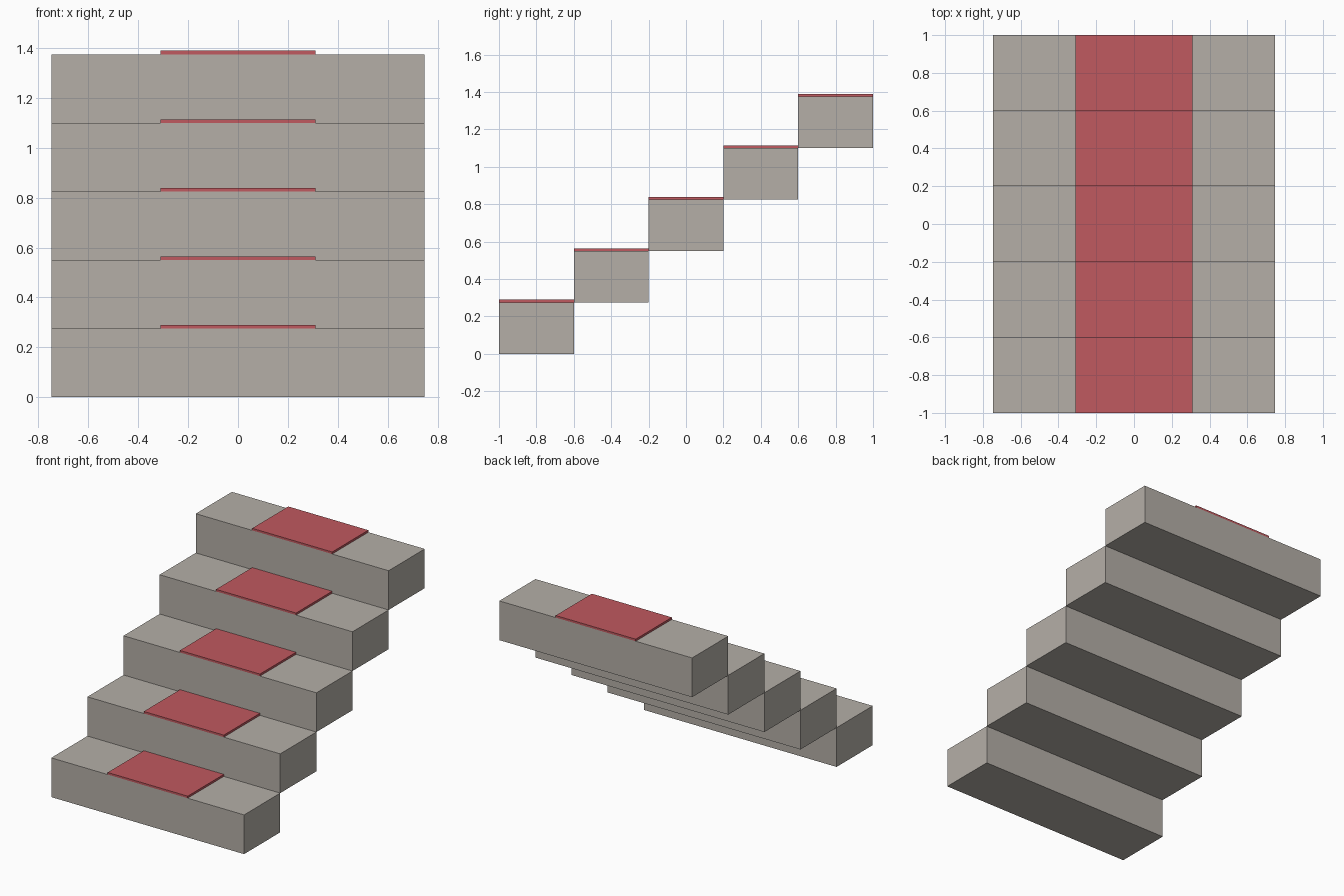
import bpy

cube = bpy.data.objects.get("Cube")
if cube:
    bpy.data.objects.remove(cube, do_unlink=True)


def make_material(name, rgb):
    mat = bpy.data.materials.new(name)
    mat.use_nodes = True
    color = (*rgb, 1)
    mat.diffuse_color = color
    mat.node_tree.nodes["Principled BSDF"].inputs["Base Color"].default_value = color
    return mat


def box(name, center, size, mat):
    bpy.ops.mesh.primitive_cube_add(size=1, location=center)
    ob = bpy.context.object
    ob.name = name
    ob.scale = size
    bpy.ops.object.transform_apply(location=False, rotation=False, scale=True)
    ob.data.materials.append(mat)
    return ob


stone = make_material("warm grey stone", (0.46, 0.43, 0.39))
red = make_material("carpet red", (0.53, 0.10, 0.115))

STEPS = 5
WIDTH, DEPTH, RISE = 1.495, 0.4, 0.275
CARPET_WIDTH, CARPET_THICK = 0.62, 0.0145

# Each step is a floating block with a carpet pad lying on its tread
for i in range(STEPS):
    y = (i - (STEPS - 1) / 2) * DEPTH
    base = i * RISE
    box(f"step_{i + 1}", (0, y, base + RISE / 2), (WIDTH, DEPTH, RISE), stone)
    box(f"carpet_{i + 1}", (0, y, base + RISE + CARPET_THICK / 2),
        (CARPET_WIDTH, DEPTH, CARPET_THICK), red)
